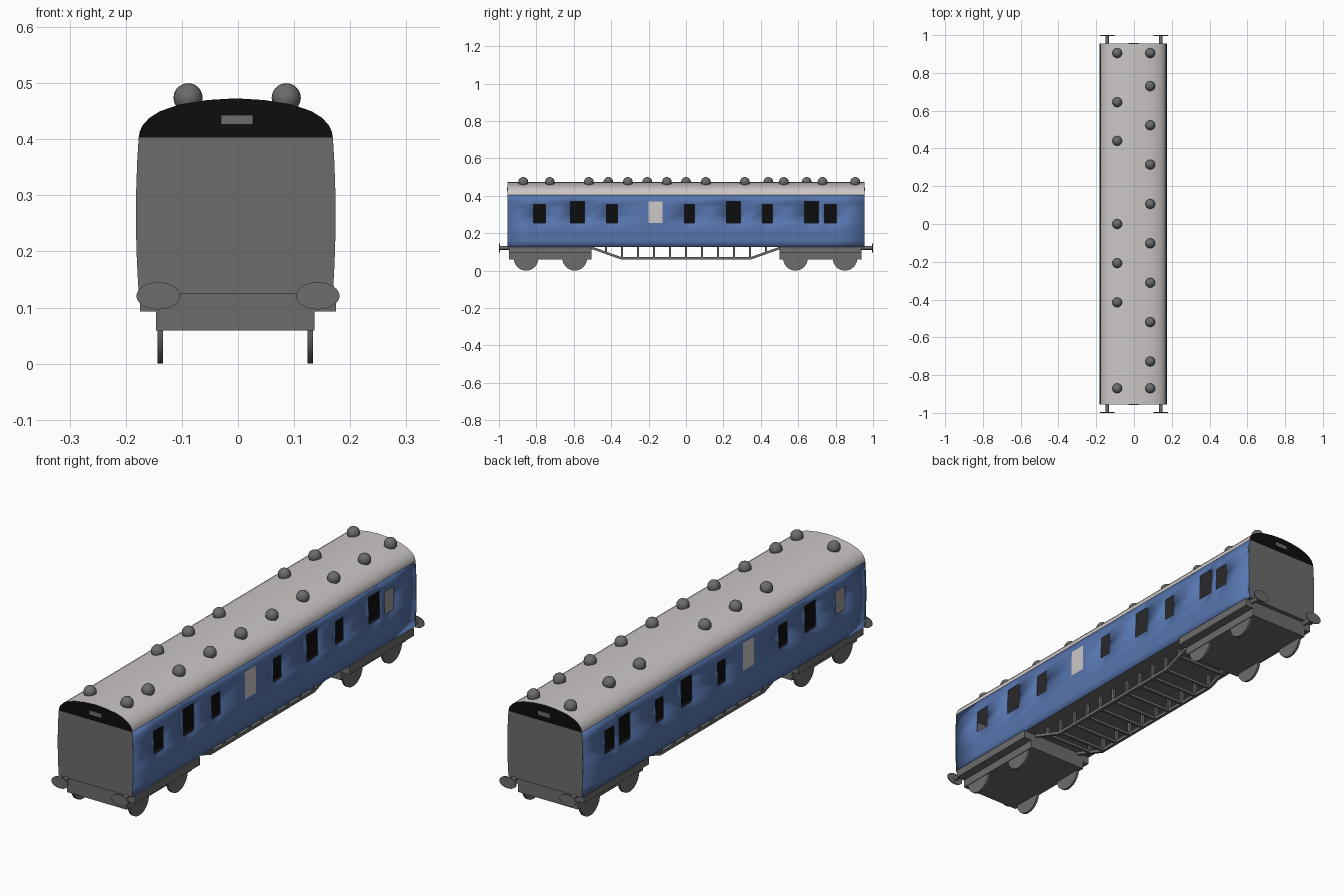
import bpy, bmesh, math
from mathutils import Vector, Matrix

if "Cube" in bpy.data.objects:
    bpy.data.objects.remove(bpy.data.objects["Cube"])

CX = -0.004          # body centre line
L = 0.955            # half length of the body


def material(name, rgb):
    m = bpy.data.materials.new(name)
    m.diffuse_color = (*rgb, 1)
    m.use_nodes = True
    m.node_tree.nodes["Principled BSDF"].inputs["Base Color"].default_value = m.diffuse_color
    return m


BLUE = material("blue_paint", (0.095, 0.18, 0.43))
GREY = material("dark_grey", (0.15, 0.15, 0.15))
LIGHT = material("light_grey", (0.60, 0.57, 0.56))
BLACK = material("black", (0.004, 0.004, 0.004))


def finish(name, bm, mats, smooth=None):
    bmesh.ops.recalc_face_normals(bm, faces=bm.faces)
    me = bpy.data.meshes.new(name)
    bm.to_mesh(me)
    bm.free()
    for m in mats:
        me.materials.append(m)
    ob = bpy.data.objects.new(name, me)
    bpy.context.collection.objects.link(ob)
    if smooth:
        bpy.ops.object.select_all(action='DESELECT')
        ob.select_set(True)
        bpy.context.view_layer.objects.active = ob
        bpy.ops.object.shade_smooth_by_angle(angle=math.radians(smooth))
    return ob


def add_box(bm, lo, hi):
    lo, hi = Vector(lo), Vector(hi)
    mat = Matrix.Translation((lo + hi) / 2) @ Matrix.Diagonal((*(hi - lo), 1))
    bmesh.ops.create_cube(bm, size=1, matrix=mat)


def box(name, lo, hi, mat):
    bm = bmesh.new()
    add_box(bm, lo, hi)
    return finish(name, bm, [mat])


def add_bar(bm, p, q, w):
    p, q = Vector(p), Vector(q)
    rot = (q - p).to_track_quat('Z', 'X').to_matrix().to_4x4()
    bmesh.ops.create_cube(bm, size=1, matrix=Matrix.Translation((p + q) / 2) @ rot
                          @ Matrix.Diagonal((w, w, (q - p).length, 1)))


def add_cyl(bm, c, r, depth, axis, segs=32, scale=(1, 1, 1)):
    rot = Matrix.Rotation(math.pi / 2, 4, 'Y' if axis == 'x' else 'X')
    bmesh.ops.create_cone(bm, cap_ends=True, segments=segs, radius1=r, radius2=r, depth=depth,
                          matrix=Matrix.Translation(c) @ Matrix.Diagonal((*scale, 1)) @ rot)


def prism(bm, pts, y0, y1):
    f = bm.faces.new([bm.verts.new((x, y0, z)) for x, z in pts])
    g = bmesh.ops.extrude_face_region(bm, geom=[f])['geom']
    bmesh.ops.translate(bm, vec=(0, y1 - y0, 0),
                        verts=[v for v in g if isinstance(v, bmesh.types.BMVert)])


def half_width(z):
    """Gently bulging side of the body."""
    return 0.178 - 0.005 * ((z - 0.265) / 0.139) ** 2


# Window openings: y start, y end, top
LOW, MID, TALL = 0.255, 0.353, 0.37
windows = [(-0.815, -0.75, MID), (-0.617, -0.543, TALL), (-0.425, -0.366, MID),
           (-0.008, 0.045, MID), (0.217, 0.291, TALL), (0.41, 0.463, MID),
           (0.634, 0.709, TALL), (0.741, 0.805, MID)]
hatch = (-0.20, -0.126, TALL)

# Side walls: a grid with the window cells left open, hatch cells light grey
zs = [0.125, 0.16, 0.205, LOW, 0.305, MID, TALL, 0.403]
ys = sorted([-L, L] + [v for w in windows + [hatch] for v in w[:2]])


def inside(w, y, z):
    return w[0] < y < w[1] and LOW < z < w[2]


for side, label in ((1, "right"), (-1, "left")):
    bm = bmesh.new()
    grid = [[bm.verts.new((CX + side * half_width(z), y, z)) for z in zs] for y in ys]
    for i in range(len(ys) - 1):
        for j in range(len(zs) - 1):
            y, z = (ys[i] + ys[i + 1]) / 2, (zs[j] + zs[j + 1]) / 2
            if any(inside(w, y, z) for w in windows):
                continue
            f = bm.faces.new((grid[i][j], grid[i + 1][j], grid[i + 1][j + 1], grid[i][j + 1]))
            f.material_index = 1 if inside(hatch, y, z) else 0
    # keep every wall facing outwards before thickening inwards
    bm.normal_update()
    if sum(f.normal.x for f in bm.faces) * side < 0:
        bmesh.ops.reverse_faces(bm, faces=bm.faces)
    ob = finish(label + "_side_wall", bm, [BLUE, LIGHT], 30)
    me = ob.data
    if sum(p.normal.x for p in me.polygons) * side < 0:
        me.flip_normals()
    mod = ob.modifiers.new("thickness", 'SOLIDIFY')
    mod.thickness, mod.offset = 0.003, -1

# End walls
outline = [(CX + half_width(z), z) for z in zs] + [(CX - half_width(z), z) for z in reversed(zs)]
for s, label in ((-1, "front"), (1, "back")):
    bm = bmesh.new()
    prism(bm, outline, s * (L - 0.008), s * (L + 0.0005))
    finish(label + "_end_wall", bm, [GREY])
    box(label + "_end_plate", (-0.03, s * L - 0.003, 0.426), (0.027, s * L + 0.003, 0.443), GREY)

# Roof: light skin, black ends, grey ceiling
arc = [(0.173, 0.403), (0.171, 0.414), (0.166, 0.425), (0.154, 0.438), (0.135, 0.450),
       (0.10, 0.462), (0.05, 0.470)]
bm = bmesh.new()
prism(bm, [(CX + x, z) for x, z in arc] + [(CX, 0.473)]
      + [(CX - x, z) for x, z in reversed(arc)], -L, L)
bmesh.ops.recalc_face_normals(bm, faces=bm.faces)
for f in bm.faces:
    f.material_index = 1 if abs(f.normal.y) > 0.9 else 2 if f.normal.z < -0.9 else 0
finish("roof", bm, [LIGHT, BLACK, GREY], 35)

# Floor with black top, and a black partition seen through the windows
bm = bmesh.new()
add_box(bm, (CX - 0.17, -L + 0.005, 0.125), (CX + 0.17, L - 0.005, 0.135))
for f in bm.faces:
    f.material_index = int(f.normal.z > 0.9)
finish("floor", bm, [GREY, BLACK])
box("inner_partition", (CX - 0.01, -L + 0.01, 0.13), (CX + 0.01, L - 0.01, 0.404), BLACK)

# Roof vents
vents = [(-0.089, y) for y in (0.905, 0.645, 0.44, 0.0, -0.207, -0.415, -0.87)]
vents += [(0.086, y) for y in (0.905, 0.73, -0.87)]
vents += [(0.086, 0.523 - 0.2085 * i) for i in range(7)]
bm = bmesh.new()
for x, y in vents:
    bmesh.ops.create_uvsphere(bm, u_segments=16, v_segments=10, radius=0.026,
                              matrix=Matrix.Translation((x, y, 0.474)))
finish("roof_vents", bm, [GREY], 40)

# Bogies with wheels
for label, y0, y1, axles in (("front", -0.945, -0.505, (-0.855, -0.595)),
                             ("back", 0.50, 0.937, (0.585, 0.85))):
    bm = bmesh.new()
    add_box(bm, (-0.175, y0, 0.093), (0.175, y1, 0.126))
    add_box(bm, (-0.146, y0, 0.059), (0.136, y1, 0.094))
    finish(label + "_bogie", bm, [GREY])
    bm = bmesh.new()
    for y in axles:
        for x in (-0.1385, 0.1285):
            add_cyl(bm, (x, y, 0.066), 0.066, 0.010, 'x')
    finish(label + "_wheels", bm, [GREY], 40)

# Underframe truss: bent lower rails, posts and cross bars
bm = bmesh.new()
posts = [0.0855 * i for i in range(-5, 6)]
rail = [(-0.505, 0.122), (-0.35, 0.067), (0.35, 0.067), (0.505, 0.122)]
for x in (CX - 0.115, CX + 0.115):
    for (ya, za), (yb, zb) in zip(rail, rail[1:]):
        add_bar(bm, (x, ya, za), (x, yb, zb), 0.013)
    for y in posts:
        z = 0.067 if abs(y) < 0.35 else 0.095
        add_bar(bm, (x, y, z), (x, y, 0.127), 0.012)
for y in posts:
    z = 0.067 if abs(y) < 0.35 else 0.095
    add_bar(bm, (CX - 0.115, y, z), (CX + 0.115, y, z), 0.011)
finish("underframe_truss", bm, [GREY])

# Buffers: round shank with an oval head
for s, label in ((-1, "front"), (1, "back")):
    bm = bmesh.new()
    for x in (-0.142, 0.142):
        add_cyl(bm, (x, s * 0.965, 0.121), 0.010, 0.064, 'y', 16)
        add_cyl(bm, (x, s * 0.9975, 0.121), 0.039, 0.005, 'y', 32, (1, 1, 0.62))
    finish(label + "_buffers", bm, [GREY], 40)
